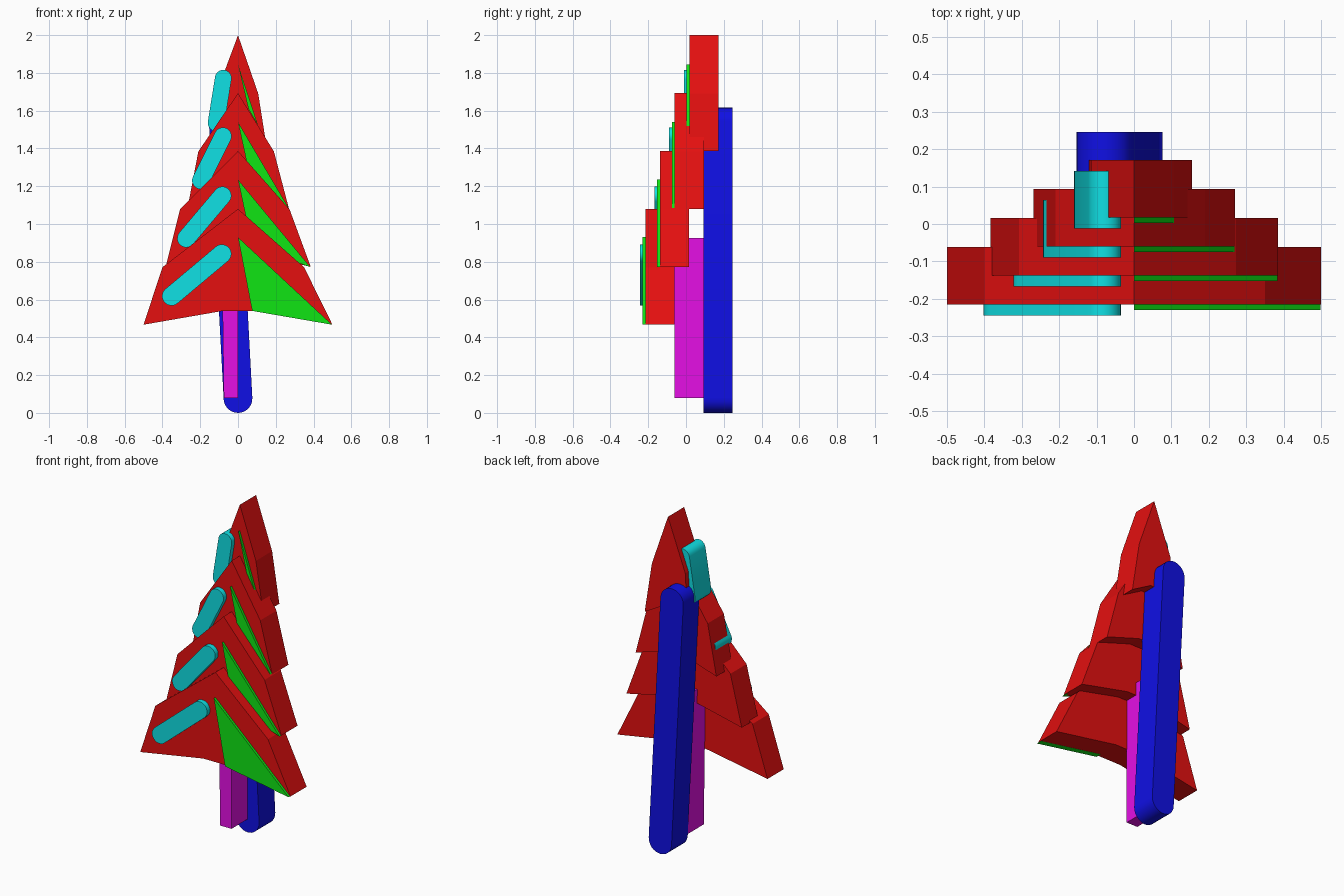
import bpy, bmesh, math
from mathutils import Vector

if "Cube" in bpy.data.objects:
    bpy.data.objects.remove(bpy.data.objects["Cube"])


def material(name, rgb):
    m = bpy.data.materials.new(name)
    m.diffuse_color = (*rgb, 1)
    m.use_nodes = True
    m.node_tree.nodes["Principled BSDF"].inputs["Base Color"].default_value = m.diffuse_color
    return m


RED = material("red", (0.78, 0.005, 0.005))
GREEN = material("green", (0.005, 0.78, 0.007))
CYAN = material("cyan", (0.005, 0.75, 0.78))
BLUE = material("blue", (0.005, 0.005, 0.78))
MAGENTA = material("magenta", (0.78, 0.005, 0.78))


def slab(name, outline, y0, y1, mat, smooth=False):
    """Extrude an (x, z) outline from y0 to y1."""
    bm = bmesh.new()
    face = bm.faces.new([bm.verts.new((x, y0, z)) for x, z in outline])
    new = bmesh.ops.extrude_face_region(bm, geom=[face])["geom"]
    bmesh.ops.translate(bm, vec=(0, y1 - y0, 0),
                        verts=[g for g in new if isinstance(g, bmesh.types.BMVert)])
    bmesh.ops.recalc_face_normals(bm, faces=bm.faces)
    mesh = bpy.data.meshes.new(name)
    bm.to_mesh(mesh)
    bm.free()
    mesh.materials.append(mat)
    ob = bpy.data.objects.new(name, mesh)
    bpy.context.collection.objects.link(ob)
    if smooth:
        bpy.ops.object.select_all(action='DESELECT')
        ob.select_set(True)
        bpy.context.view_layer.objects.active = ob
        bpy.ops.object.shade_smooth_by_angle(angle=math.radians(30))
    return ob


def capsule(a, b, r, n=12):
    """Stadium outline around the segment from a to b."""
    a, b = Vector(a), Vector(b)
    d = b - a
    start = math.atan2(d.y, d.x) - math.pi / 2
    pts = []
    for centre, offset in ((b, 0), (a, math.pi)):
        for i in range(n + 1):
            t = start + offset + math.pi * i / n
            pts.append((centre.x + r * math.cos(t), centre.y + r * math.sin(t)))
    return pts


# Per tier: half width, left and right shoulder x, left foot x
tiers = [(0.50, -0.40, 0.35, -0.50),
         (0.385, -0.307, 0.273, -0.383),
         (0.27, -0.21, 0.19, -0.268),
         (0.155, -0.115, 0.107, -0.132)]
# Green facets: three (x, z) corners each
facets = [[(0, 0.93), (0.075, 0.54), (0.498, 0.467)],
          [(0, 1.235), (0.075, 0.88), (0.383, 0.772)],
          [(0, 1.54), (0.065, 1.24), (0.268, 1.085)],
          [(0, 1.845), (0.055, 1.61), (0.107, 1.52)]]
# Cyan bars: lower and upper end centres, radius
bars = [((-0.352, 0.618), (-0.085, 0.842), 0.05),
        ((-0.274, 0.924), (-0.083, 1.15), 0.048),
        ((-0.197, 1.23), (-0.08, 1.465), 0.046),
        ((-0.116, 1.535), (-0.078, 1.772), 0.044)]

for i in range(4):
    front = -0.215 + 0.0775 * i
    base = 0.467 + 0.3065 * i
    half, left, right, foot = tiers[i]
    notch = 0.16 * half
    # Foliage tier with a raised bottom
    slab(f"foliage_tier_{i + 1}",
         [(0, base + 0.613), (left, base + 0.304), (foot, base),
          (-notch, base + 0.073), (notch, base + 0.073),
          (half, base), (right, base + 0.304)],
         front, front + 0.154, RED)
    # Thin green facet on the right half
    slab(f"green_facet_{i + 1}", facets[i], front - 0.015, front + 0.02, GREEN)
    # Rounded bar on the left half
    slab(f"rounded_bar_{i + 1}", capsule(*bars[i]), front - 0.029, front + 0.124, CYAN, True)

# Trunk: leaning rounded post with a flat strip in front
slab("trunk", capsule((0, 0.076), (-0.078, 1.54), 0.076), 0.092, 0.246, BLUE, True)
slab("trunk_strip", [(-0.075, 0.08), (0, 0.08), (0, 0.925), (-0.087, 0.925)],
     -0.062, 0.092, MAGENTA)
